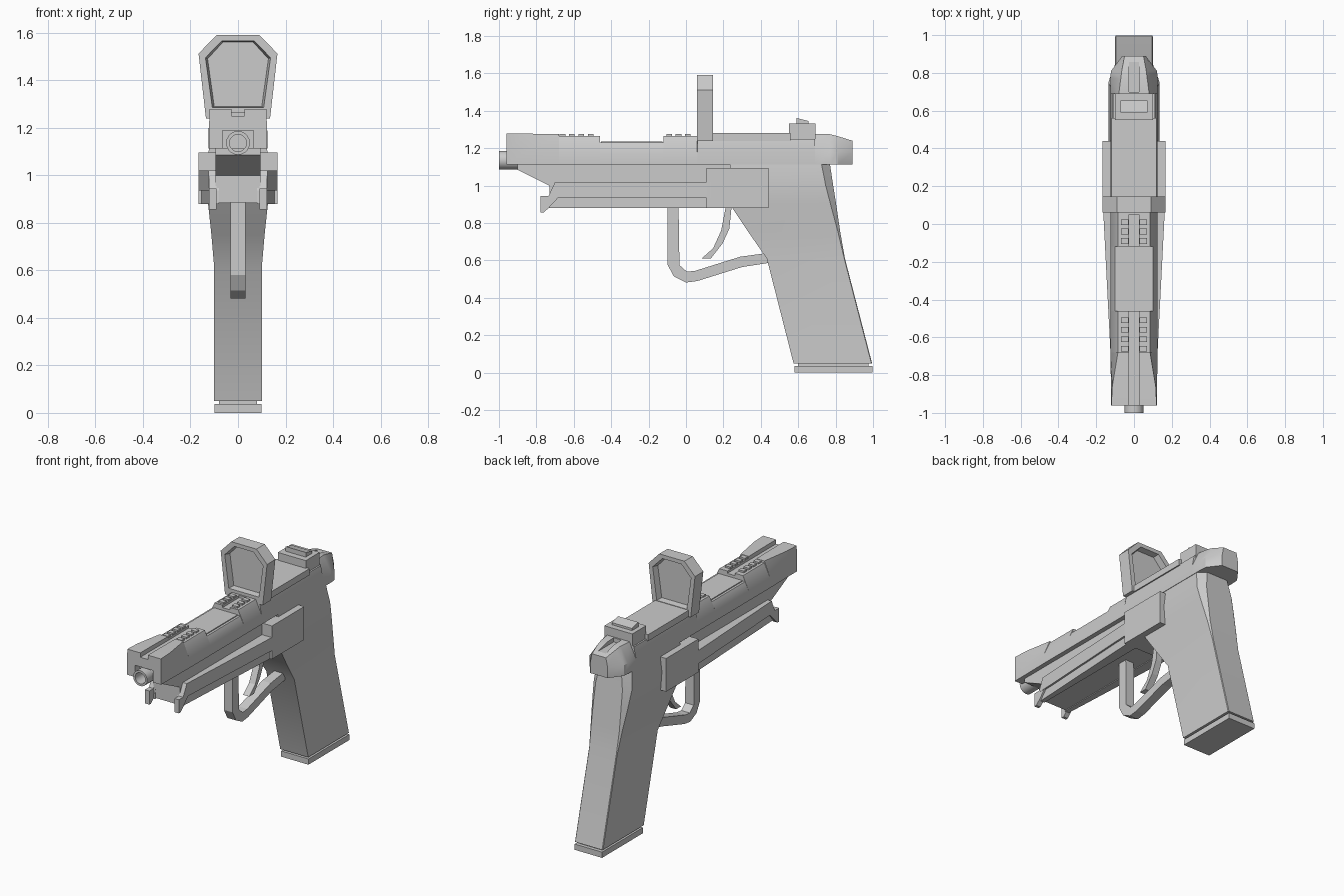
import bpy, bmesh, math
from mathutils import Matrix

if "Cube" in bpy.data.objects:
    bpy.data.objects.remove(bpy.data.objects["Cube"])


def finish(bm, name, smooth=False, mirror=False):
    bmesh.ops.recalc_face_normals(bm, faces=bm.faces)
    me = bpy.data.meshes.new(name)
    bm.to_mesh(me)
    bm.free()
    if smooth:
        me.shade_smooth()
        me.set_sharp_from_angle(angle=math.radians(30))
    ob = bpy.data.objects.new(name, me)
    bpy.context.collection.objects.link(ob)
    if mirror:
        ob.modifiers.new("Mirror", 'MIRROR')
    return ob


def loft(name, sections, **kw):
    """Skin equal-length rings of 3D points and cap both ends."""
    bm = bmesh.new()
    rings = [[bm.verts.new(p) for p in s] for s in sections]
    n = len(rings[0])
    for a, b in zip(rings, rings[1:]):
        for i in range(n):
            j = (i + 1) % n
            bm.faces.new((a[i], a[j], b[j], b[i]))
    bm.faces.new(rings[0])
    bm.faces.new(rings[-1])
    return finish(bm, name, **kw)


def prism(name, pts, x0, x1, **kw):
    """Side profile (y, z) extruded from x0 to x1; x1 may vary with y."""
    fx = x1 if callable(x1) else (lambda y: x1)
    return loft(name, [[(x0, y, z) for y, z in pts], [(fx(y), y, z) for y, z in pts]], **kw)


def box(name, x0, x1, y0, y1, z0, z1, **kw):
    return prism(name, [(y0, z0), (y1, z0), (y1, z1), (y0, z1)], x0, x1, **kw)


def cut(ob, cutter):
    m = ob.modifiers.new("Cut", 'BOOLEAN')
    m.operation, m.solver, m.object = 'DIFFERENCE', 'EXACT', cutter
    cutter.hide_render = True
    cutter.hide_viewport = True


# slide: y, bottom half width, top half width, top height
slide_rings = [(-.96, .122, .12, 1.278), (-.86, .122, .115, 1.278), (-.68, .125, .085, 1.276),
               (-.679, .125, .085, 1.265), (-.461, .125, .085, 1.265), (-.46, .125, .1, 1.23),
               (-.12, .125, .1, 1.23), (-.119, .125, .085, 1.265), (.06, .125, .085, 1.265),
               (.061, .125, .11, 1.25), (.69, .125, .11, 1.25), (.691, .125, .08, 1.277),
               (.77, .125, .07, 1.275), (.81, .122, .065, 1.265), (.89, .062, .05, 1.24)]
slide = loft("slide", [[(-b, y, 1.112), (b, y, 1.112), (b, y, 1.18), (t, y, z), (-t, y, z), (-b, y, 1.18)]
                       for y, b, t, z in slide_rings], smooth=True)
cut(slide, box("front_groove_cutter", -.027, .027, -1.05, .05, 1.25, 1.4))
cut(slide, box("rear_groove_cutter", -.027, .027, .70, 1.0, 1.25, 1.4))
cut(slide, box("muzzle_recess_cutter", -.065, .065, -1.05, -.91, 1.0, 1.188))

# ejection port cover and small ridges along the top
box("port_cover", -.085, .085, -.455, -.125, 1.22, 1.236)
for k, y in enumerate([-.66, -.61, -.56, -.51, -.09, -.04, .01]):
    box(f"ridge_{k}", .03, .068, y - .015, y + .015, 1.255, 1.276, mirror=True)


# barrel with bore
def ring(r, y):
    return [(r * math.cos(a), y, 1.136 + r * math.sin(a)) for a in [math.tau * i / 20 for i in range(20)]]


loft("barrel", [ring(.05, -.7), ring(.05, -1.0), ring(.036, -1.0), ring(.036, -.85)], smooth=True)

# frame under the slide
prism("frame", [(-.9, 1.115), (-.9, 1.085), (-.73, 1.0), (-.73, .885), (.5, .885), (.5, 1.115)], -.095, .095)


# side rails widening to the rear, with hooked front ends
def rail_x(y):
    return .12 + .045 * (y + .77) / .88


prism("upper_rail", [(-.70, 1.02), (.13, 1.02), (.13, .935), (-.735, .935)], .08, rail_x, mirror=True)
prism("lower_rail", [(-.73, .94), (.13, .94), (.13, .88), (-.735, .88)], .08,
      lambda y: rail_x(y) - .012, mirror=True)
prism("rail_hook", [(-.70, 1.02), (-.67, .95), (-.735, .88), (-.76, .857), (-.778, .857), (-.778, .945),
                    (-.735, .945)], .09, .122, mirror=True)
box("side_block", -.166, .166, .11, .44, .88, 1.095)

# grip: z, front y, back y, half width, rear corner chamfer
grip_rings = [(.05, .575, .995, .1, .004), (.61, .432, .85, .1, .004), (.75, .335, .825, .112, .012),
              (.9, .235, .803, .128, .03), (1.0, .235, .787, .136, .04), (1.113, .235, .77, .122, .045)]
loft("grip", [[(-w, f, z), (w, f, z), (w, b - c, z), (w - c, b, z), (c - w, b, z), (-w, b - c, z)]
              for z, f, b, w, c in grip_rings], smooth=True)
box("magazine_neck", -.08, .08, .6, .975, .03, .06)
box("magazine_base", -.098, .098, .58, .998, 0, .037)

# trigger guard and trigger
guard_outer = [(-.1, .9), (-.1, .58), (-.065, .515), (0, .482), (.06, .49), (.3, .565), (.45, .588)]
guard_inner = [(.45, .642), (.29, .62), (.05, .545), (.005, .54), (-.035, .575), (-.04, .9)]
prism("trigger_guard", guard_outer + guard_inner, -.031, .031)
prism("trigger", [(.215, .9), (.245, .9), (.232, .77), (.195, .69), (.132, .61), (.083, .61), (.145, .665),
                  (.188, .76)], -.022, .022)


# optic: hexagonal hood with a recessed pane on a long mounting plate
def hood(y, pts):
    return [(x, y, z) for x, z in pts] + [(-x, y, z) for x, z in reversed(pts)]


outer = [(.135, 1.24), (.166, 1.512), (.09, 1.591)]
inner = [(.108, 1.285), (.137, 1.495), (.068, 1.566)]
pane = [(.1, 1.29), (.128, 1.49), (.064, 1.56)]
loft("optic_hood", [hood(.1, pane), hood(.06, inner), hood(.06, outer), hood(.145, outer),
                    hood(.145, inner), hood(.105, pane)])
box("optic_plate", -.12, .12, .065, .56, 1.24, 1.282)

# rear sight
box("rear_sight_base", -.1, .1, .55, .692, 1.24, 1.332)
prism("rear_sight_blade", [(.59, 1.32), (.655, 1.32), (.655, 1.346), (.59, 1.362)], -.072, .072)
